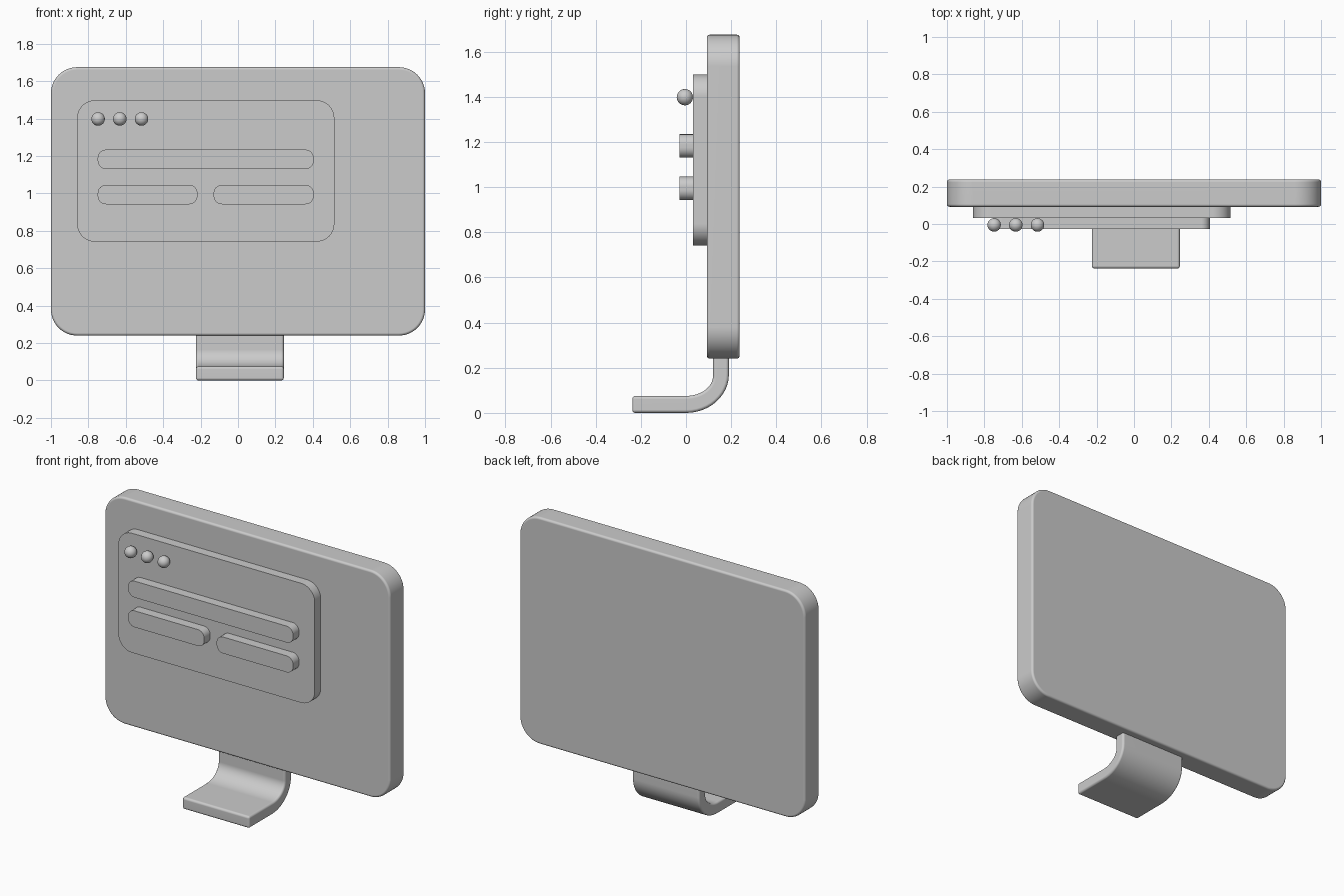
import bpy, bmesh
from math import sin, cos, pi, radians

if "Cube" in bpy.data.objects:
    bpy.data.objects.remove(bpy.data.objects["Cube"])


def arc(cx, cz, rx, rz, a0, a1, n=12):
    """Points on an elliptical arc, angles in degrees."""
    return [(cx + rx * cos(radians(a0 + (a1 - a0) * i / n)),
             cz + rz * sin(radians(a0 + (a1 - a0) * i / n))) for i in range(n + 1)]


def rounded_rect(x0, x1, z0, z1, r):
    return (arc(x1 - r, z0 + r, r, r, -90, 0) + arc(x1 - r, z1 - r, r, r, 0, 90)
            + arc(x0 + r, z1 - r, r, r, 90, 180) + arc(x0 + r, z0 + r, r, r, 180, 270))


def extrude_profile(name, start, offset, bevel=0.0):
    """Solid from a closed outline of 3D points, with optional rounded edges."""
    bm = bmesh.new()
    face = bm.faces.new([bm.verts.new(p) for p in start])
    ext = bmesh.ops.extrude_face_region(bm, geom=[face], use_keep_orig=True)
    verts = [g for g in ext["geom"] if isinstance(g, bmesh.types.BMVert)]
    bmesh.ops.translate(bm, verts=verts, vec=offset)
    bmesh.ops.recalc_face_normals(bm, faces=bm.faces)
    if bevel:
        sharp = [e for e in bm.edges if e.calc_face_angle(0) > radians(40)]
        bmesh.ops.bevel(bm, geom=sharp, offset=bevel, segments=4, profile=0.5, affect='EDGES')
    mesh = bpy.data.meshes.new(name)
    bm.to_mesh(mesh)
    bm.free()
    obj = bpy.data.objects.new(name, mesh)
    bpy.context.collection.objects.link(obj)
    bpy.ops.object.select_all(action='DESELECT')
    obj.select_set(True)
    bpy.context.view_layer.objects.active = obj
    bpy.ops.object.shade_smooth_by_angle(angle=radians(35))
    obj.modifiers.new("flat_face_normals", 'WEIGHTED_NORMAL').keep_sharp = True
    return obj


def slab(name, x0, x1, z0, z1, r, y0, y1, bevel=0.0):
    outline = [(x, y0, z) for x, z in rounded_rect(x0, x1, z0, z1, r)]
    return extrude_profile(name, outline, (0, y1 - y0, 0), bevel)


# Monitor body and raised window
slab("monitor_body", -1, 1, 0.24, 1.675, 0.14, 0.092, 0.238, 0.014)
slab("window_panel", -0.86, 0.515, 0.742, 1.498, 0.095, 0.032, 0.092)

# Text-field bars on the window
for name, x0, x1, z0 in (("wide_bar", -0.75, 0.405, 1.13),
                         ("left_bar", -0.75, -0.217, 0.942),
                         ("right_bar", -0.13, 0.405, 0.942)):
    slab(name, x0, x1, z0, z0 + 0.104, 0.045, -0.028, 0.032)

# Window buttons
for i in range(3):
    bpy.ops.mesh.primitive_uv_sphere_add(segments=32, ring_count=16, radius=0.036,
                                         location=(-0.748 + i * 0.116, -0.005, 1.398))
    bpy.context.object.name = f"window_button_{i + 1}"
    bpy.ops.object.shade_smooth()

# Bent plate stand: side profile (y, z) extruded across x
profile = ([(-0.238, 0.0)] + arc(0.0, 0.17, 0.19, 0.17, -90, 0) + [(0.19, 0.26)]
           + [(0.12, 0.26)] + arc(0.0, 0.165, 0.12, 0.09, 0, -90) + [(-0.238, 0.075)])
extrude_profile("stand", [(-0.225, y, z) for y, z in profile], (0.47, 0, 0), 0.014)
